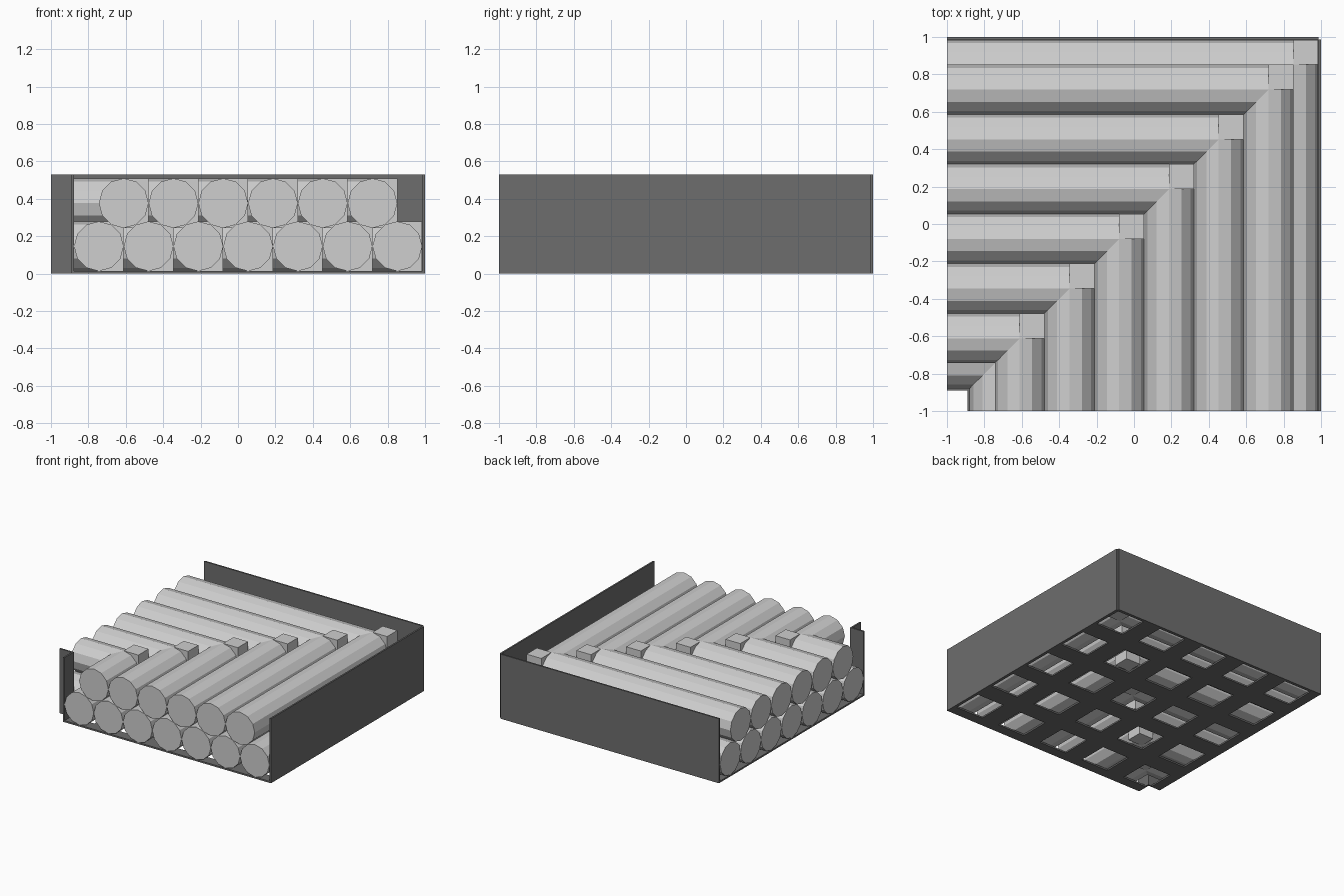
import bpy, bmesh, math
from mathutils import Matrix, Vector

if "Cube" in bpy.data.objects:
    bpy.data.objects.remove(bpy.data.objects["Cube"])


def material(name, value):
    m = bpy.data.materials.new(name)
    m.diffuse_color = (value, value, value, 1)
    m.use_nodes = True
    m.node_tree.nodes["Principled BSDF"].inputs["Base Color"].default_value = m.diffuse_color
    return m


LIGHT = material("light_grey", 0.62)
DARK = material("dark_grey", 0.155)


def finish(bm, name, mat):
    me = bpy.data.meshes.new(name)
    bm.to_mesh(me)
    bm.free()
    me.materials.append(mat)
    ob = bpy.data.objects.new(name, me)
    bpy.context.collection.objects.link(ob)
    return ob


def add_box(bm, lo, hi):
    lo, hi = Vector(lo), Vector(hi)
    mat = Matrix.Translation((lo + hi) / 2) @ Matrix.Diagonal((*(hi - lo), 1))
    bmesh.ops.create_cube(bm, size=1, matrix=mat)


def add_pipe(bm, start, end):
    start, end = Vector(start), Vector(end)
    d = end - start
    axis, angle = ("Y", 90) if abs(d.x) > abs(d.y) else ("X", 90)
    mat = Matrix.Translation((start + end) / 2) @ Matrix.Rotation(math.radians(angle), 4, axis)
    bmesh.ops.create_cone(bm, cap_ends=True, segments=12, radius1=R, radius2=R,
                          depth=d.length, matrix=mat)


R = 0.133            # pipe radius
T = 0.013            # sheet thickness
H = 0.53             # wall height
FIRST = -0.744       # centre of the innermost pipe
NOTCH = FIRST - R    # inner corner of the tray

# Right-angled pipes: two straight runs and a square block filling the outer corner
rows = [("lower", 7, FIRST, T + R), ("upper", 6, FIRST + R, T + R + R * math.sqrt(3))]
for row, count, first, z in rows:
    for i in range(count):
        c = first + 2 * R * i
        bm = bmesh.new()
        add_pipe(bm, (-1, c, z), (c, c, z))
        add_pipe(bm, (c, -1, z), (c, c, z))
        add_box(bm, (c, c, z - R), (c + R, c + R, z + R))
        finish(bm, f"{row}_pipe_{i + 1}", LIGHT)

# Tray walls: two long outer sides and two short ones at the inner corner
E = 1 - T
walls = {
    "back_wall": ((-1, E, 0), (E, 1, H)),
    "right_wall": ((E, -1, 0), (1, E, H)),
    "inner_front_wall": ((-1, NOTCH - T, 0), (NOTCH, NOTCH, H)),
    "inner_left_wall": ((NOTCH - T, -1, 0), (NOTCH, NOTCH - T, H)),
}
for name, (lo, hi) in walls.items():
    bm = bmesh.new()
    add_box(bm, lo, hi)
    finish(bm, name, DARK)

# Tray floor: a sheet with five by five square holes, cut away at the inner corner
HALF = 0.125
centres = [0.03 + 0.41 * k for k in range(-2, 3)]
lines = sorted([-1, NOTCH, E] + [c + s * HALF for c in centres for s in (-1, 1)])


def in_hole(v):
    return any(abs(v - c) < HALF for c in centres)


bm = bmesh.new()
for x0, x1 in zip(lines, lines[1:]):
    for y0, y1 in zip(lines, lines[1:]):
        mx, my = (x0 + x1) / 2, (y0 + y1) / 2
        if (in_hole(mx) and in_hole(my)) or (mx < NOTCH and my < NOTCH):
            continue
        bm.faces.new([bm.verts.new(p) for p in
                      ((x0, y0, 0), (x1, y0, 0), (x1, y1, 0), (x0, y1, 0))])
bmesh.ops.remove_doubles(bm, verts=bm.verts, dist=1e-5)
floor = finish(bm, "tray_floor", DARK)
mod = floor.modifiers.new("thickness", "SOLIDIFY")
mod.thickness = T
mod.offset = 1
